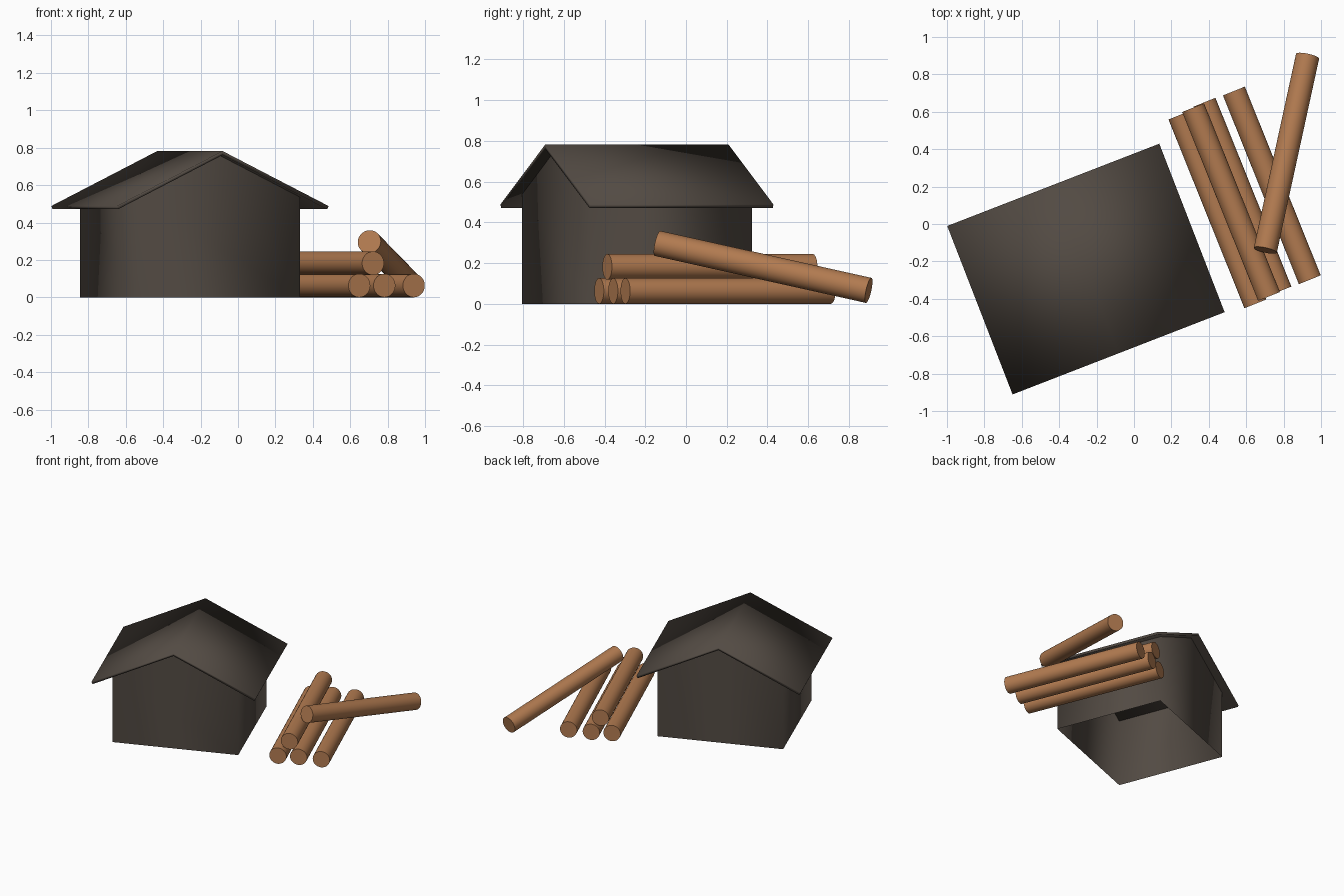
import bpy, bmesh, math
from mathutils import Vector, Matrix

if "Cube" in bpy.data.objects:
    bpy.data.objects.remove(bpy.data.objects["Cube"])

def material(name, col):
    m = bpy.data.materials.new(name)
    m.diffuse_color = (*col, 1)
    m.use_nodes = True
    m.node_tree.nodes["Principled BSDF"].inputs["Base Color"].default_value = m.diffuse_color
    return m

DARK = material("dark_timber", (0.085, 0.069, 0.056))
WOOD = material("log_brown", (0.44, 0.195, 0.08))

# The shed is turned about z; local x runs across the gable, y along the ridge
PLACE = Matrix.Translation((-0.257, -0.241, 0)) @ Matrix.Rotation(math.radians(21.2), 4, 'Z')
RIDGE, EAVE, HALF_W, HALF_L, THICK = 0.782, 0.488, 0.608, 0.483, 0.019
SLOPE = (RIDGE - EAVE) / HALF_W
COS = math.cos(math.atan(SLOPE))
UNDER = RIDGE - THICK / COS          # height of the roof underside at the ridge

def extrude_profile(name, profile, half, open_floor=False):
    """Closed x-z profile extruded along local y; the floor edge may be left out."""
    bm = bmesh.new()
    front = [bm.verts.new((x, -half, z)) for x, z in profile]
    back = [bm.verts.new((x, half, z)) for x, z in profile]
    bm.faces.new(front)
    bm.faces.new(back[::-1])
    n = len(profile)
    for i in range(n):
        j = (i + 1) % n
        bm.faces.new((front[j], front[i], back[i], back[j]))
    bmesh.ops.recalc_face_normals(bm, faces=bm.faces)
    if open_floor:                   # hollow shell: no floor, and no top below the roof
        gone = [f for f in bm.faces if abs(f.normal.z) > 0.3]
        bmesh.ops.delete(bm, geom=gone, context='FACES_ONLY')
    bm.transform(PLACE)
    for f in bm.faces:
        f.smooth = True
    me = bpy.data.meshes.new(name)
    bm.to_mesh(me)
    bm.free()
    me.materials.append(DARK)
    ob = bpy.data.objects.new(name, me)
    bpy.context.collection.objects.link(ob)

# Walls with gable ends
a = 0.465
top = UNDER - SLOPE * a
extrude_profile("walls", [(-a, 0), (a, 0), (a, top), (0, UNDER), (-a, top)], 0.4256, True)

# Roof slab with square-cut eaves
ux, uz = HALF_W - THICK * SLOPE * COS, EAVE - THICK * COS
extrude_profile("roof", [(-HALF_W, EAVE), (-ux, uz), (0, UNDER), (ux, uz),
                         (HALF_W, EAVE), (0, RIDGE)], HALF_L)

# Logs between two end points
R = 0.063
def log(name, p, q):
    p, q = Vector(p), Vector(q)
    d = q - p
    bpy.ops.mesh.primitive_cylinder_add(vertices=32, radius=R, depth=d.length,
        location=(p + q) / 2, rotation=d.to_track_quat('Z', 'Y').to_euler())
    ob = bpy.context.object
    ob.name = name
    ob.data.materials.append(WOOD)
    bpy.ops.object.shade_smooth_by_angle(angle=math.radians(40))

RUN = Vector((-0.406, 1.009, 0))
for name, start in (("bottom_log_left", (0.649, -0.427, R)),
                    ("bottom_log_middle", (0.783, -0.358, R)),
                    ("bottom_log_right", (0.94, -0.298, R)),
                    ("upper_log", (0.722, -0.387, 0.182))):
    log(name, start, Vector(start) + RUN)
log("leaning_log", (0.702, -0.14, 0.297), (0.928, 0.897, 0.066))
